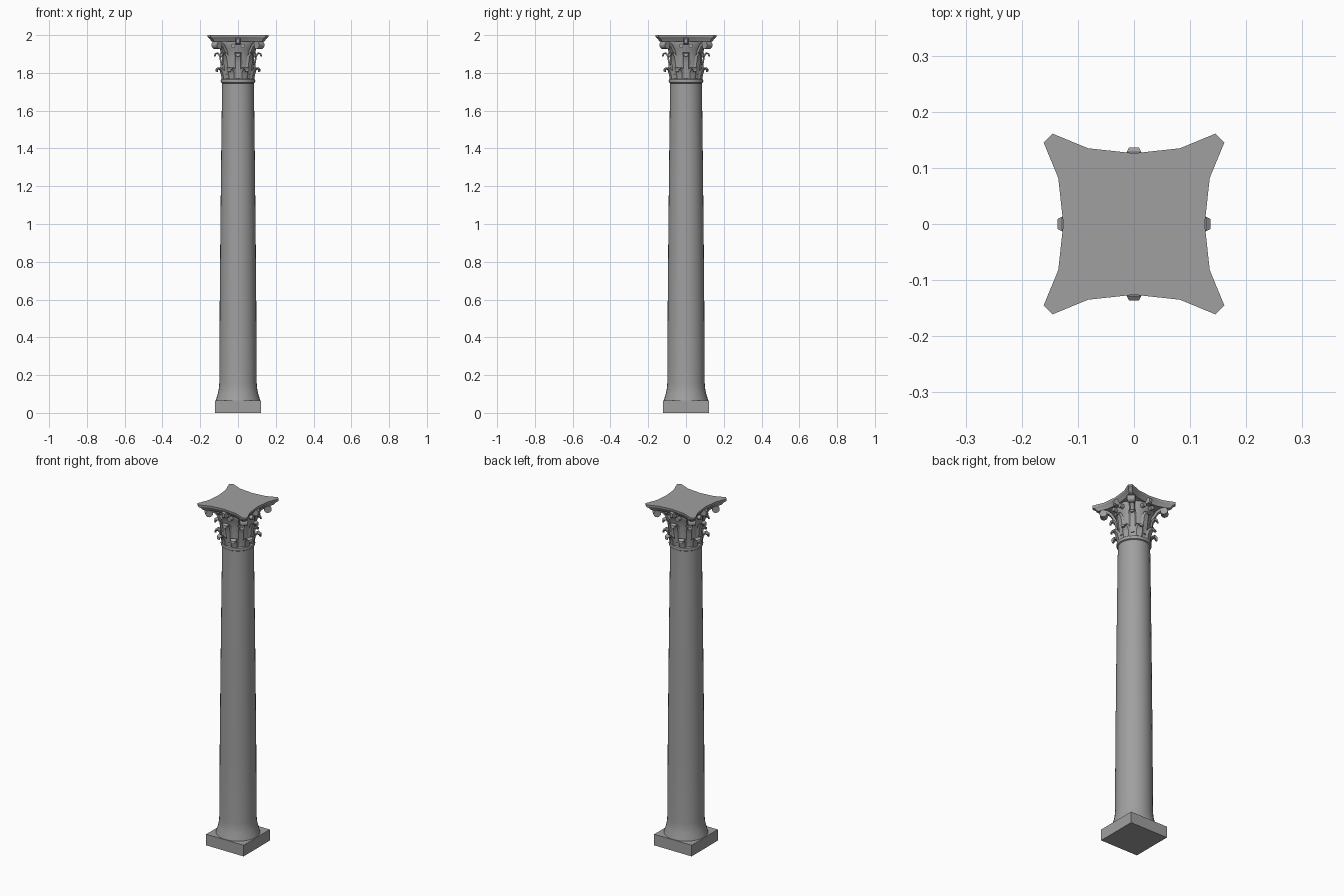
import bpy, bmesh, math
from mathutils import Matrix, Vector

cube = bpy.data.objects.get("Cube")
if cube:
    bpy.data.objects.remove(cube, do_unlink=True)

stone = bpy.data.materials.new("grey stone")
stone.use_nodes = True
COLOUR = (0.35, 0.35, 0.35, 1)
stone.diffuse_color = COLOUR
stone.node_tree.nodes["Principled BSDF"].inputs["Base Color"].default_value = COLOUR


def finish(name, bm, angle=35):
    bmesh.ops.recalc_face_normals(bm, faces=bm.faces)
    mesh = bpy.data.meshes.new(name)
    bm.to_mesh(mesh)
    bm.free()
    obj = bpy.data.objects.new(name, mesh)
    bpy.context.collection.objects.link(obj)
    mesh.materials.append(stone)
    bpy.ops.object.select_all(action="DESELECT")
    obj.select_set(True)
    bpy.context.view_layer.objects.active = obj
    bpy.ops.object.shade_smooth_by_angle(angle=math.radians(angle))
    return obj


def loft(bm, rings):
    """Skin a stack of closed rings and cap both ends."""
    loops = [[bm.verts.new(p) for p in ring] for ring in rings]
    n = len(loops[0])
    for low, high in zip(loops, loops[1:]):
        for i in range(n):
            bm.faces.new((low[i], low[(i + 1) % n], high[(i + 1) % n], high[i]))
    bm.faces.new(loops[0][::-1])
    bm.faces.new(loops[-1])


def circle(r, z, n=32):
    return [(r * math.cos(math.tau * i / n), r * math.sin(math.tau * i / n), z)
            for i in range(n)]


def turned(name, profile):
    bm = bmesh.new()
    loft(bm, [circle(r, z) for r, z in profile])
    return finish(name, bm)


def around(name, bm, count, offset=0):
    """Repeat a part built along +x around the column axis."""
    base = bpy.data.meshes.new("part")
    bm.to_mesh(base)
    bm.free()
    out = bmesh.new()
    for i in range(count):
        first = len(out.verts)
        out.from_mesh(base)
        out.verts.ensure_lookup_table()
        bmesh.ops.rotate(out, verts=out.verts[first:], cent=(0, 0, 0),
                         matrix=Matrix.Rotation(offset + math.tau * i / count, 3, "Z"))
    bpy.data.meshes.remove(base)
    return finish(name, out)


def ribbon(bm, path, thick):
    """Thick strip along (radius, height, half width) stations."""
    rings = []
    for i, (r, z, w) in enumerate(path):
        a, b = path[max(i - 1, 0)], path[min(i + 1, len(path) - 1)]
        t = Vector((b[0] - a[0], b[1] - a[1])).normalized() * thick / 2
        outer, inner = (r + t.y, z - t.x), (r - t.y, z + t.x)
        rings.append([(outer[0], -w * 0.6, outer[1]), (outer[0], w * 0.6, outer[1]),
                      (inner[0], w, inner[1]), (inner[0], -w, inner[1])])
    loft(bm, rings)


# Square plinth
bm = bmesh.new()
bmesh.ops.create_cube(bm, size=1, matrix=Matrix.Translation((0, 0, 0.0325))
                      @ Matrix.Diagonal((0.242, 0.242, 0.065, 1)))
finish("plinth", bm)

# Tapered shaft with flared foot
turned("shaft", [(0.118, 0.063), (0.114, 0.078), (0.106, 0.105), (0.101, 0.13),
                 (0.099, 0.16), (0.097, 0.55), (0.093, 1.0), (0.088, 1.45),
                 (0.084, 1.75)])

# Neck ring and bell of the capital
turned("neck_ring", [(0.084, 1.745), (0.09, 1.749), (0.092, 1.757),
                     (0.09, 1.765), (0.082, 1.769)])
turned("capital_bell", [(0.081, 1.76), (0.082, 1.82), (0.086, 1.88),
                        (0.095, 1.925), (0.105, 1.945), (0.105, 1.972)])

# Two tiers of leaves with curled tips
bm = bmesh.new()
ribbon(bm, [(0.083, 1.768, 0.022), (0.088, 1.795, 0.027), (0.095, 1.815, 0.024),
            (0.108, 1.825, 0.019), (0.12, 1.818, 0.014), (0.122, 1.806, 0.007)], 0.009)
around("lower_leaves", bm, 8, math.pi / 8)
bm = bmesh.new()
ribbon(bm, [(0.083, 1.79, 0.018), (0.089, 1.85, 0.023), (0.096, 1.89, 0.022),
            (0.108, 1.905, 0.018), (0.12, 1.9, 0.014), (0.123, 1.887, 0.007)], 0.009)
around("upper_leaves", bm, 8)

# Corner scrolls on stems
bm = bmesh.new()
ribbon(bm, [(0.086, 1.86, 0.01), (0.098, 1.91, 0.014), (0.12, 1.945, 0.016),
            (0.152, 1.966, 0.017)], 0.012)
bmesh.ops.create_cone(bm, cap_ends=True, segments=16, radius1=0.02, radius2=0.02,
                      depth=0.04, matrix=Matrix.Translation((0.158, 0, 1.947))
                      @ Matrix.Rotation(math.pi / 2, 4, "X"))
around("corner_scrolls", bm, 4, math.pi / 4)

# Small inner scrolls, in pairs on each side
bm = bmesh.new()
for side in (-1, 1):
    bmesh.ops.create_cone(bm, cap_ends=True, segments=12, radius1=0.012, radius2=0.012,
                          depth=0.022, matrix=Matrix.Translation((0.107, side * 0.026, 1.943))
                          @ Matrix.Rotation(math.pi / 2, 4, "Y"))
around("inner_scrolls", bm, 4)

# Concave-sided top slab with moulded underside
side = [(0.161, -0.145), (0.135, -0.082), (0.126, 0), (0.135, 0.082), (0.161, 0.145)]
outline = [Matrix.Rotation(math.pi / 2 * k, 2) @ Vector(p) for k in range(4) for p in side]
bm = bmesh.new()
loft(bm, [[(p.x * s, p.y * s, z) for p in outline] for s, z in
          ((0.86, 1.966), (0.9, 1.972), (0.93, 1.981), (0.985, 1.987), (1, 1.99), (1, 2.0))])
finish("top_slab", bm)

# Flower boss in the middle of each slab side
bm = bmesh.new()
loft(bm, [[(x, -w, 1.968 - h), (x, w, 1.968 - h), (x, w, 1.968 + h), (x, -w, 1.968 + h)]
          for x, w, h in ((0.1, 0.013, 0.017), (0.128, 0.013, 0.017), (0.136, 0.009, 0.011))])
around("flower_bosses", bm, 4)
